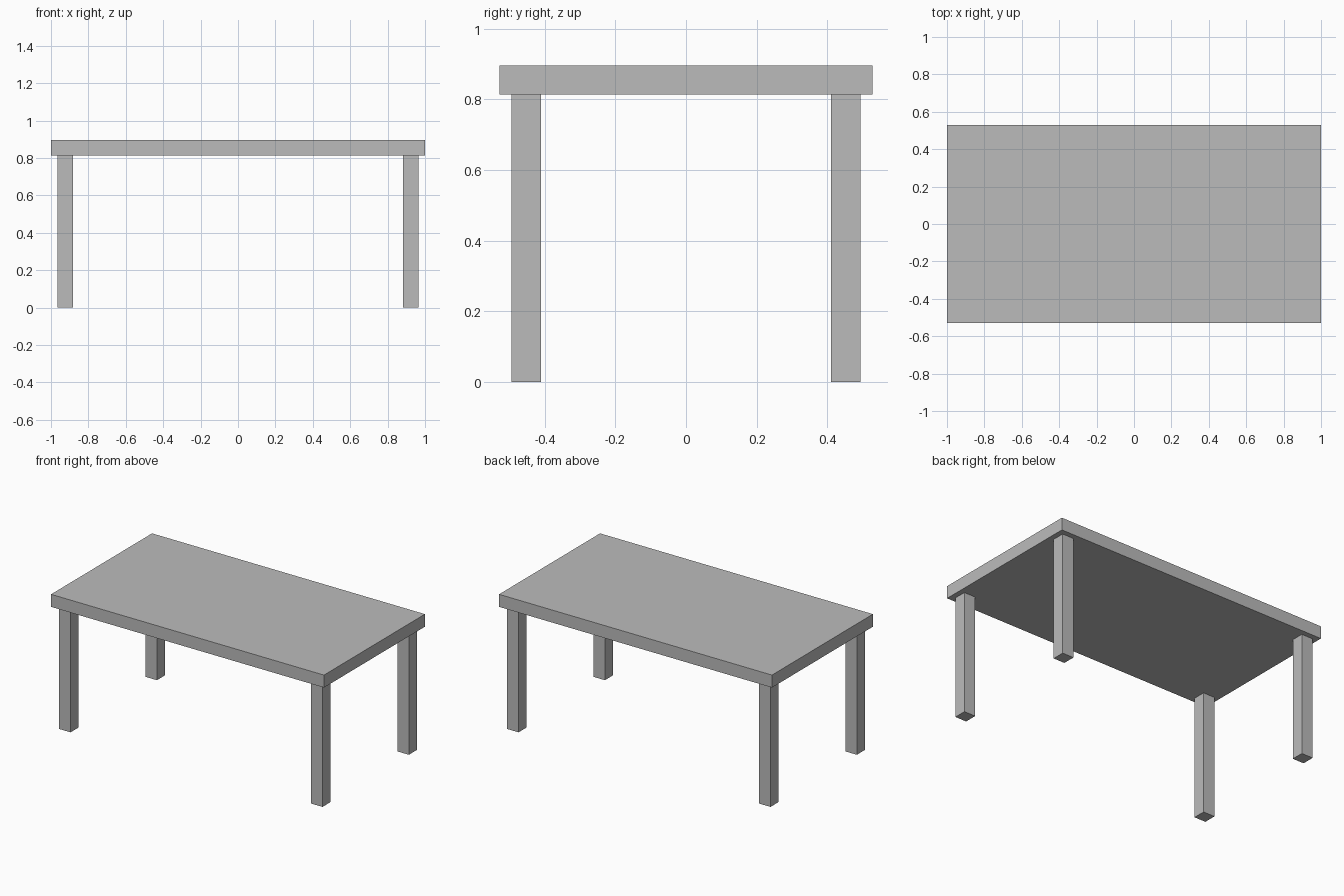
import bpy

# Remove the default cube
cube = bpy.data.objects.get("Cube")
if cube:
    bpy.data.objects.remove(cube, do_unlink=True)

# Single plain grey finish
GREY = (0.5, 0.5, 0.5, 1.0)
grey = bpy.data.materials.new("plain grey")
grey.use_nodes = True
grey.diffuse_color = GREY
grey.node_tree.nodes["Principled BSDF"].inputs["Base Color"].default_value = GREY


def box(name, size, centre):
    bpy.ops.mesh.primitive_cube_add(size=1, location=centre)
    obj = bpy.context.object
    obj.name = name
    obj.scale = size
    bpy.ops.object.transform_apply(location=False, rotation=False, scale=True)
    obj.data.materials.append(grey)
    return obj


LENGTH, DEPTH, HEIGHT = 2.0, 1.057, 0.896
THICK = 0.083     # tabletop thickness and leg width
INSET = 0.035     # gap from tabletop edge to leg
leg_height = HEIGHT - THICK

# Tabletop
box("tabletop", (LENGTH, DEPTH, THICK), (0, 0, HEIGHT - THICK / 2))

# Four square legs, set in from the corners
leg_x = LENGTH / 2 - INSET - THICK / 2
leg_y = DEPTH / 2 - INSET - THICK / 2
for side, sx in (("left", 1), ("right", -1)):
    for end, sy in (("front", -1), ("back", 1)):
        box(f"{end}_{side}_leg", (THICK, THICK, leg_height),
            (sx * leg_x, sy * leg_y, leg_height / 2))
